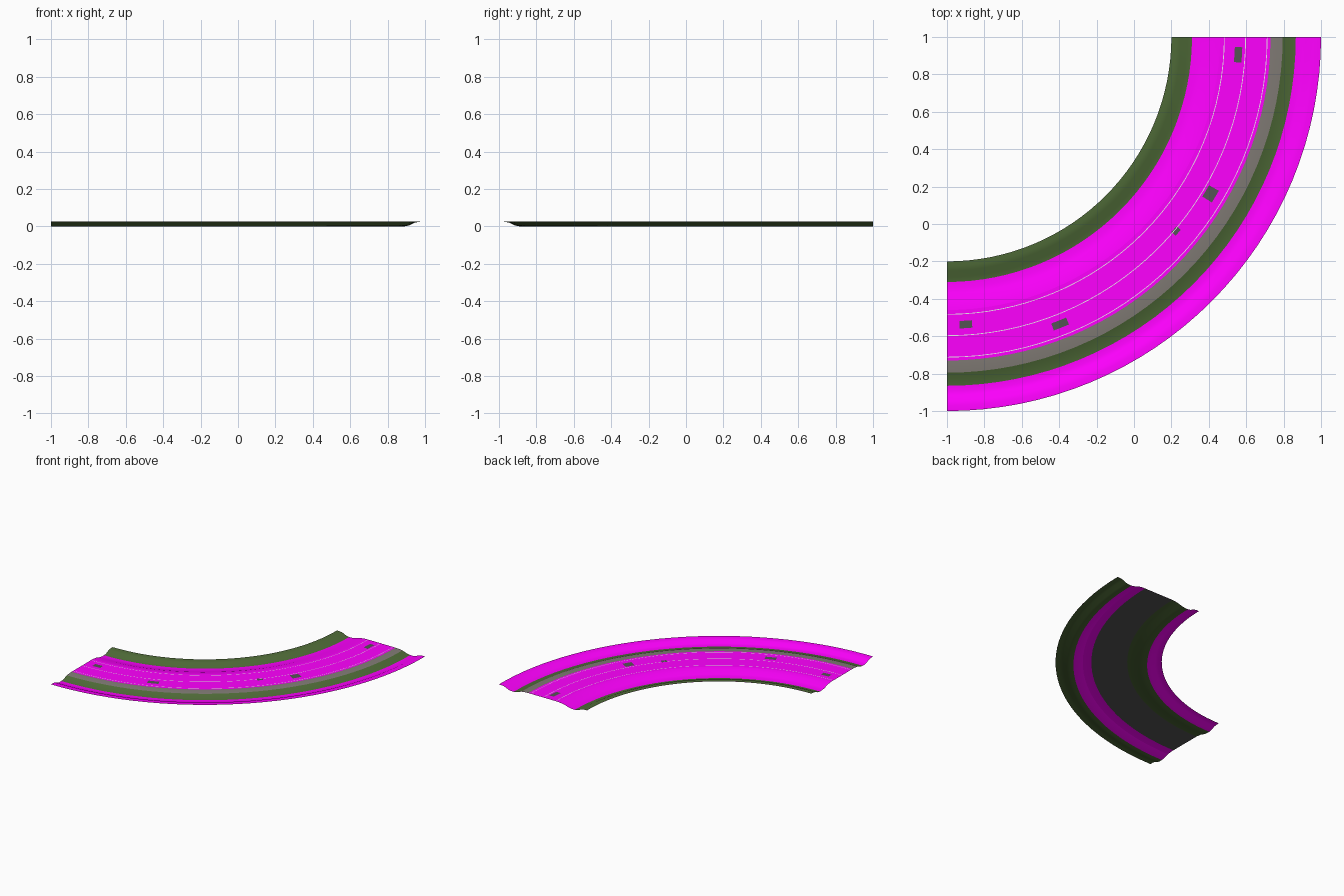
import bpy, bmesh, math

if "Cube" in bpy.data.objects:
    bpy.data.objects.remove(bpy.data.objects["Cube"])

CX, CY = -1.0, 1.0      # centre of the bend
SEGS = 32


def material(name, rgb):
    m = bpy.data.materials.new(name)
    m.diffuse_color = (*rgb, 1)
    m.use_nodes = True
    m.node_tree.nodes["Principled BSDF"].inputs["Base Color"].default_value = m.diffuse_color
    return m


magenta = material("magenta", (1.0, 0.0, 1.0))
grass = material("grass_green", (0.08, 0.15, 0.04))
asphalt = material("asphalt_grey", (0.09, 0.09, 0.09))
gravel = material("gravel_grey", (0.22, 0.20, 0.18))
paint = material("pale_paint", (0.85, 0.8, 0.85))


def sweep(name, profile, mat, lift=0.0, a0=0.0, a1=90.0, segs=SEGS):
    """Sweep a (radius, height) profile around the bend; angles in degrees."""
    bm = bmesh.new()
    rows = []
    for i in range(segs + 1):
        a = math.radians(-90 + a0 + (a1 - a0) * i / segs)
        rows.append([bm.verts.new((CX + r * math.cos(a), CY + r * math.sin(a), z + lift))
                     for r, z in profile])
    for p, q in zip(rows, rows[1:]):
        for j in range(len(profile) - 1):
            f = bm.faces.new((p[j], p[j + 1], q[j + 1], q[j]))
            f.smooth = True
    me = bpy.data.meshes.new(name)
    bm.to_mesh(me)
    bm.free()
    me.materials.append(mat)
    ob = bpy.data.objects.new(name, me)
    bpy.context.collection.objects.link(ob)
    return ob


TOP = 0.026
GAP = 0.0006
# cross-section strips, inside to outside: name, profile, top colour, underside colour
strips = [
    ("inner_bank", [(1.20, TOP), (1.225, 0.025), (1.25, 0.021), (1.285, 0.005), (1.31, 0.001)],
     grass, magenta),
    ("inner_ditch", [(1.31, 0.001), (1.34, 0.002), (1.37, 0.007), (1.41, 0.020), (1.46, TOP)],
     magenta, grass),
    ("road", [(1.46, TOP), (1.60, TOP), (1.73, TOP)], magenta, asphalt),
    ("outer_shoulder", [(1.73, TOP), (1.76, 0.025), (1.795, 0.021)], gravel, magenta),
    ("outer_ditch", [(1.795, 0.021), (1.835, 0.006), (1.865, 0.001)], grass, magenta),
    ("outer_bank", [(1.865, 0.001), (1.893, 0.001), (1.915, 0.006), (1.945, 0.020),
                    (1.97, 0.025), (2.00, TOP)], magenta, grass),
]
for name, prof, top, under in strips:
    sweep(name, prof, top)
    sweep(name + "_underlay", prof, under, lift=-GAP)

# painted lines along the lane edges and centre
for name, r in (("inner_line", 1.483), ("centre_line", 1.597), ("outer_line", 1.712)):
    sweep(name, [(r - 0.002, TOP), (r + 0.002, TOP)], paint, lift=GAP)

# worn asphalt patches: radius range, angle range
patches = [(1.52, 1.56, 2.5, 5), (1.63, 1.67, 20, 23), (1.59, 1.62, 49, 50.5),
           (1.61, 1.67, 58, 60.5), (1.54, 1.58, 85, 88)]
for i, (r0, r1, a0, a1) in enumerate(patches):
    sweep(f"asphalt_patch_{i + 1}", [(r0, TOP), (r1, TOP)], asphalt, GAP, a0, a1, 3)
